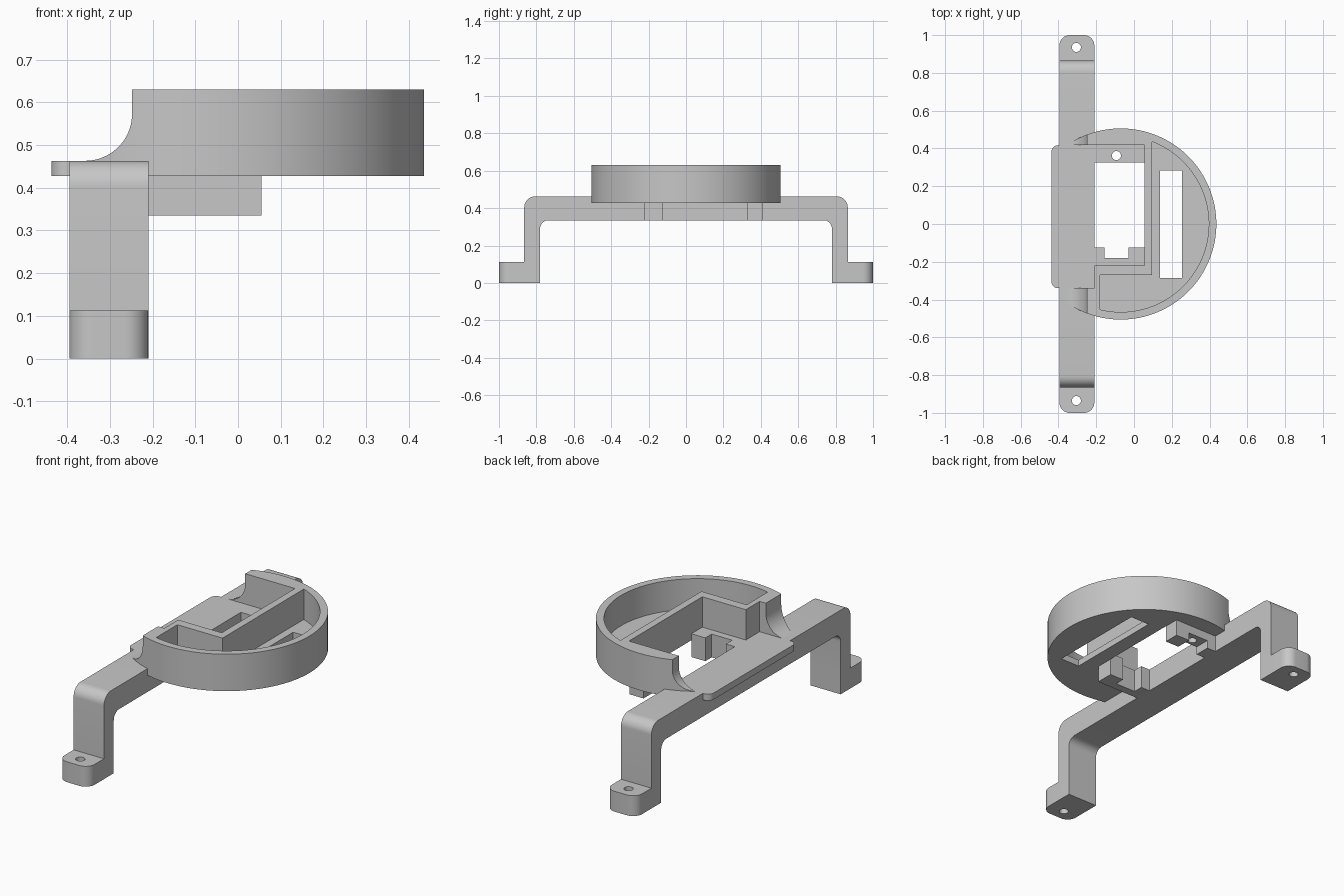
import bpy, bmesh, math
from mathutils import Vector

if "Cube" in bpy.data.objects:
    bpy.data.objects.remove(bpy.data.objects["Cube"], do_unlink=True)

GREY = (0.57, 0.57, 0.57, 1)
mat = bpy.data.materials.new("plain grey")
mat.use_nodes = True
mat.diffuse_color = GREY
mat.node_tree.nodes["Principled BSDF"].inputs["Base Color"].default_value = GREY

CX, RADIUS, RIM = -0.07, 0.506, 0.466
BASE, FLOOR, TOP = 0.427, 0.463, 0.63
BAR_L, BAR_R, UNDER = -0.395, -0.21, 0.335


def arc(cx, cy, r, start, end, count):
    angles = [start + (end - start) * k / count for k in range(count + 1)]
    return [(cx + r * math.cos(a), cy + r * math.sin(a)) for a in angles]


def rounded(points, steps=10):
    """Closed outline; a third number on a point rounds that corner."""
    out = []
    for i, p in enumerate(points):
        if len(p) == 2:
            out.append(p)
            continue
        c = Vector(p[:2])
        a = (Vector(points[i - 1][:2]) - c).normalized()
        b = (Vector(points[(i + 1) % len(points)][:2]) - c).normalized()
        half = math.acos(a.dot(b)) / 2
        centre = c + (a + b).normalized() * (p[2] / math.sin(half))
        start = c + a * (p[2] / math.tan(half)) - centre
        end = c + b * (p[2] / math.tan(half)) - centre
        first = math.atan2(start.y, start.x)
        turn = math.remainder(math.atan2(end.y, end.x) - first, math.tau)
        out += arc(centre.x, centre.y, p[2], first, first + turn, steps)
    return out


def prism(name, outline, low, high, axis="z"):
    """Extrude a flat outline along an axis."""
    place = {"x": lambda u, v, w: (w, u, v),
             "y": lambda u, v, w: (u, w, v),
             "z": lambda u, v, w: (u, v, w)}[axis]
    bm = bmesh.new()
    face = bm.faces.new([bm.verts.new(place(p[0], p[1], low)) for p in outline])
    ext = bmesh.ops.extrude_face_region(bm, geom=[face])["geom"]
    shift = Vector(place(0, 0, high - low))
    bmesh.ops.translate(bm, vec=shift, verts=[g for g in ext if isinstance(g, bmesh.types.BMVert)])
    bmesh.ops.recalc_face_normals(bm, faces=bm.faces)
    mesh = bpy.data.meshes.new(name)
    bm.to_mesh(mesh)
    bm.free()
    mesh.materials.append(mat)
    obj = bpy.data.objects.new(name, mesh)
    bpy.context.collection.objects.link(obj)
    return obj


def box(name, x0, x1, y0, y1, z0, z1):
    return prism(name, [(x0, y0), (x1, y0), (x1, y1), (x0, y1)], z0, z1)


def combine(target, other, operation):
    mod = target.modifiers.new(operation.lower(), "BOOLEAN")
    mod.object, mod.operation, mod.solver = other, operation, "EXACT"
    bpy.context.view_layer.objects.active = target
    bpy.ops.object.modifier_apply(modifier=mod.name)
    bpy.data.objects.remove(other, do_unlink=True)


def drill(target, x, y, z0, z1):
    hole = arc(x, y, 0.024, 0, math.tau, 24)[:-1]
    combine(target, prism("hole_cutter", hole, z0, z1), "DIFFERENCE")


# Round cup, solid at first, trimmed flush with the bar
cup = prism("round_cup", arc(CX, 0, RADIUS, 0, math.tau, 128)[:-1], BASE, TOP)
combine(cup, box("trim_cutter", -0.8, BAR_L, -0.8, 0.8, 0.2, 0.8), "DIFFERENCE")

# Mounting posts under the cup; the rear one has a shallow channel
combine(cup, box("front_post", BAR_R, 0.055, -0.225, -0.125, UNDER, BASE), "UNION")
combine(cup, box("rear_post", BAR_R, 0.055, 0.325, 0.412, UNDER, BASE), "UNION")
combine(cup, box("channel_cutter", -0.155, -0.03, 0.3, 0.5, 0.2, 0.38), "DIFFERENCE")

# Stepped recess open to the side
recess = [(-0.7, -0.34), (BAR_R, -0.34), (BAR_R, -0.22), (0.055, -0.22), (0.055, 0.417), (-0.7, 0.417)]
combine(cup, prism("recess_cutter", recess, FLOOR, 0.8), "DIFFERENCE")

# Hollow sweep down to the bar
sweep = [(-0.7, 0.8), (-0.7, FLOOR)] + arc(-0.358, 0.573, 0.11, -math.pi / 2, 0, 20) + [(-0.248, 0.8)]
combine(cup, prism("sweep_cutter", sweep, -0.7, 0.7, "y"), "DIFFERENCE")

# Pocket following the rim
a0 = math.acos((0.095 - CX) / RIM)
a1 = -math.acos((-0.18 - CX) / RIM)
pocket = arc(CX, 0, RIM, a0, a1, 64) + [(-0.18, -0.27), (0.095, -0.27)]
combine(cup, prism("pocket_cutter", pocket, FLOOR, 0.8), "DIFFERENCE")

# Openings through the floor
combine(cup, box("slot_cutter", 0.138, 0.255, -0.287, 0.282, 0.2, 0.6), "DIFFERENCE")
window = [(BAR_R, -0.125), (-0.155, -0.125), (-0.155, -0.18), (-0.03, -0.18),
          (-0.03, -0.125), (0.055, -0.125), (0.055, 0.325), (BAR_R, 0.325)]
combine(cup, prism("window_cutter", window, 0.2, 0.6), "DIFFERENCE")
drill(cup, -0.093, 0.362, 0.2, 0.6)

# Bridge bar with two legs
half = [(0.78, UNDER, 0.045), (0.78, 0), (0.865, 0), (0.865, FLOOR, 0.06)]
mirrored = [(-p[0], *p[1:]) for p in reversed(half)]
bridge = prism("bridge_bar", rounded(half + mirrored), BAR_L, BAR_R, "x")

# Feet with rounded ends and screw holes
for s in (-1, 1):
    foot = [(BAR_L, s * 0.78), (BAR_R, s * 0.78), (BAR_R, s, 0.055), (BAR_L, s, 0.055)]
    combine(bridge, prism("foot", rounded(foot), 0, 0.112), "UNION")
    drill(bridge, -0.305, s * 0.935, -0.1, 0.3)

# Side plate level with the cup floor
plate = [(-0.437, -0.34, 0.035), (BAR_R, -0.34), (BAR_R, 0.417), (-0.437, 0.417, 0.035)]
combine(bridge, prism("side_plate", rounded(plate), BASE, FLOOR), "UNION")

# Smooth the curved walls and keep edges crisp
for obj in (cup, bridge):
    bpy.ops.object.select_all(action="DESELECT")
    obj.select_set(True)
    bpy.context.view_layer.objects.active = obj
    bpy.ops.object.shade_smooth_by_angle(angle=math.radians(30))
